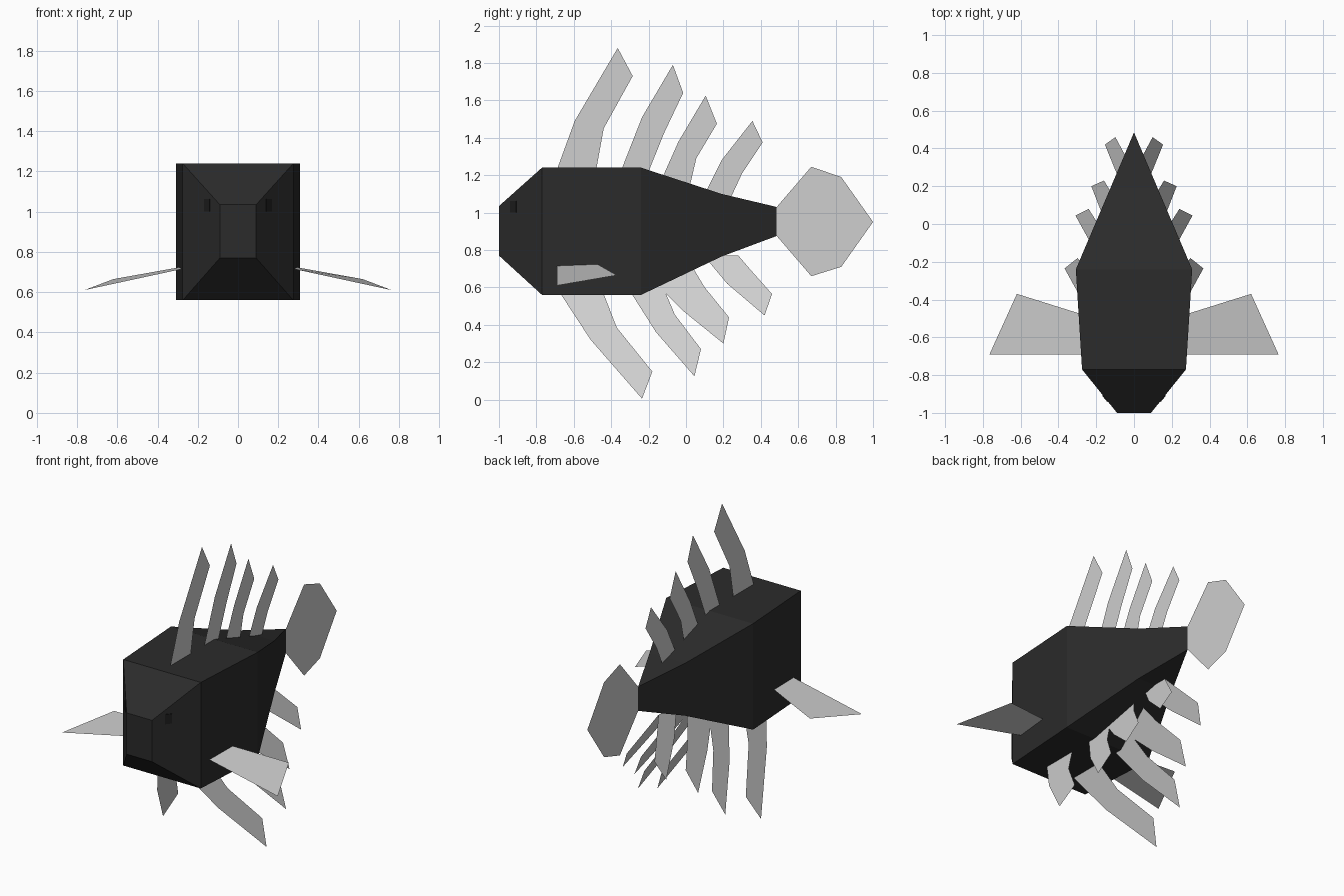
import bpy, bmesh
from mathutils import Vector

if "Cube" in bpy.data.objects:
    bpy.data.objects.remove(bpy.data.objects["Cube"])


def material(name, v):
    m = bpy.data.materials.new(name)
    m.diffuse_color = (v, v, v, 1)
    m.use_nodes = True
    m.node_tree.nodes["Principled BSDF"].inputs["Base Color"].default_value = m.diffuse_color
    return m


DARK = material("charcoal skin", 0.024)
FIN = material("pale grey fin", 0.62)
EYE = material("eye black", 0.012)


def make(name, bm, mat):
    me = bpy.data.meshes.new(name)
    bm.to_mesh(me)
    bm.free()
    me.materials.append(mat)
    ob = bpy.data.objects.new(name, me)
    bpy.context.collection.objects.link(ob)
    return ob


def plate(name, pts, mat=FIN):
    bm = bmesh.new()
    bm.faces.new([bm.verts.new(p) for p in pts])
    return make(name, bm, mat)


# Body: rectangular sections (y, half width, bottom, top) bridged nose to tail
sections = [(-1, 0.09, 0.77, 1.035), (-0.77, 0.275, 0.56, 1.24),
            (-0.24, 0.308, 0.56, 1.24), (0.19, 0.125, 0.765, 1.10),
            (0.485, 0.0, 0.875, 1.03)]
bm = bmesh.new()
rings = [[bm.verts.new(p) for p in ((-w, y, a), (w, y, a), (w, y, b), (-w, y, b))]
         for y, w, a, b in sections]
bm.faces.new(rings[0])
for r, s in zip(rings, rings[1:]):
    for i in range(4):
        j = (i + 1) % 4
        bm.faces.new((r[i], s[i], s[j], r[j]))
bmesh.ops.remove_doubles(bm, verts=bm.verts, dist=0.0005)
bmesh.ops.recalc_face_normals(bm, faces=bm.faces)
make("body", bm, DARK)

# Tail fin and dorsal spines: flat plates on the centre plane, as (y, z)
tail = [(0.485, 0.875), (0.67, 0.66), (0.83, 0.71), (1.0, 0.95),
        (0.83, 1.19), (0.67, 1.245), (0.485, 1.03)]
plate("tail_fin", [(0, y, z) for y, z in tail])

dorsal = [
    [(-0.69, 1.23), (-0.48, 1.23), (-0.44, 1.45), (-0.285, 1.73), (-0.365, 1.88), (-0.595, 1.49)],
    [(-0.345, 1.23), (-0.20, 1.22), (-0.115, 1.43), (-0.015, 1.64), (-0.07, 1.79), (-0.235, 1.51)],
    [(-0.125, 1.19), (0.02, 1.14), (0.055, 1.29), (0.165, 1.475), (0.105, 1.625), (-0.04, 1.38)],
    [(0.105, 1.11), (0.235, 1.07), (0.30, 1.21), (0.41, 1.375), (0.355, 1.49), (0.19, 1.28)],
]
for i, prof in enumerate(dorsal):
    plate(f"dorsal_fin_{i + 1}", [(0, y, z) for y, z in prof])

# Belly spines: pairs splayed outward on a tilted plane, as (y, z)
belly = [
    [(-0.67, 0.565), (-0.51, 0.32), (-0.235, 0.005), (-0.18, 0.15), (-0.37, 0.385), (-0.44, 0.565)],
    [(-0.29, 0.565), (-0.16, 0.36), (0.045, 0.125), (0.08, 0.27), (-0.06, 0.455), (-0.13, 0.62)],
    [(-0.15, 0.61), (-0.01, 0.47), (0.20, 0.30), (0.23, 0.44), (0.10, 0.60), (0.04, 0.70)],
    [(0.12, 0.74), (0.22, 0.62), (0.42, 0.45), (0.46, 0.565), (0.34, 0.70), (0.28, 0.77), (0.19, 0.77)],
]
for side, s in (("right", 1), ("left", -1)):
    for i, prof in enumerate(belly):
        plate(f"belly_fin_{i + 1}_{side}", [(s * (0.37 - 0.48 * z), y, z) for y, z in prof][::s])

    # Side fins
    plate(f"side_fin_{side}", [(s * x, y, z) for x, y, z in (
        (0.27, -0.69, 0.717), (0.765, -0.69, 0.61), (0.62, -0.37, 0.665), (0.285, -0.475, 0.725))][::s])

    # Eyes: thin plates lying on the slanted cheek
    along = Vector((0.185, 0.23, 0)).normalized() * 0.021
    out = Vector((0.23, -0.185, 0)).normalized() * 0.004
    c = Vector((0.152, -0.923, 1.032))
    up = Vector((0, 0, 0.031))
    bm = bmesh.new()
    vs = [bm.verts.new((s * p.x, p.y, p.z)) for p in
          (c + a * along + b * up + d * out for a in (-1, 1) for b in (-1, 1) for d in (-1, 1))]
    bmesh.ops.convex_hull(bm, input=vs)
    bmesh.ops.recalc_face_normals(bm, faces=bm.faces)
    make(f"eye_{side}", bm, EYE)
